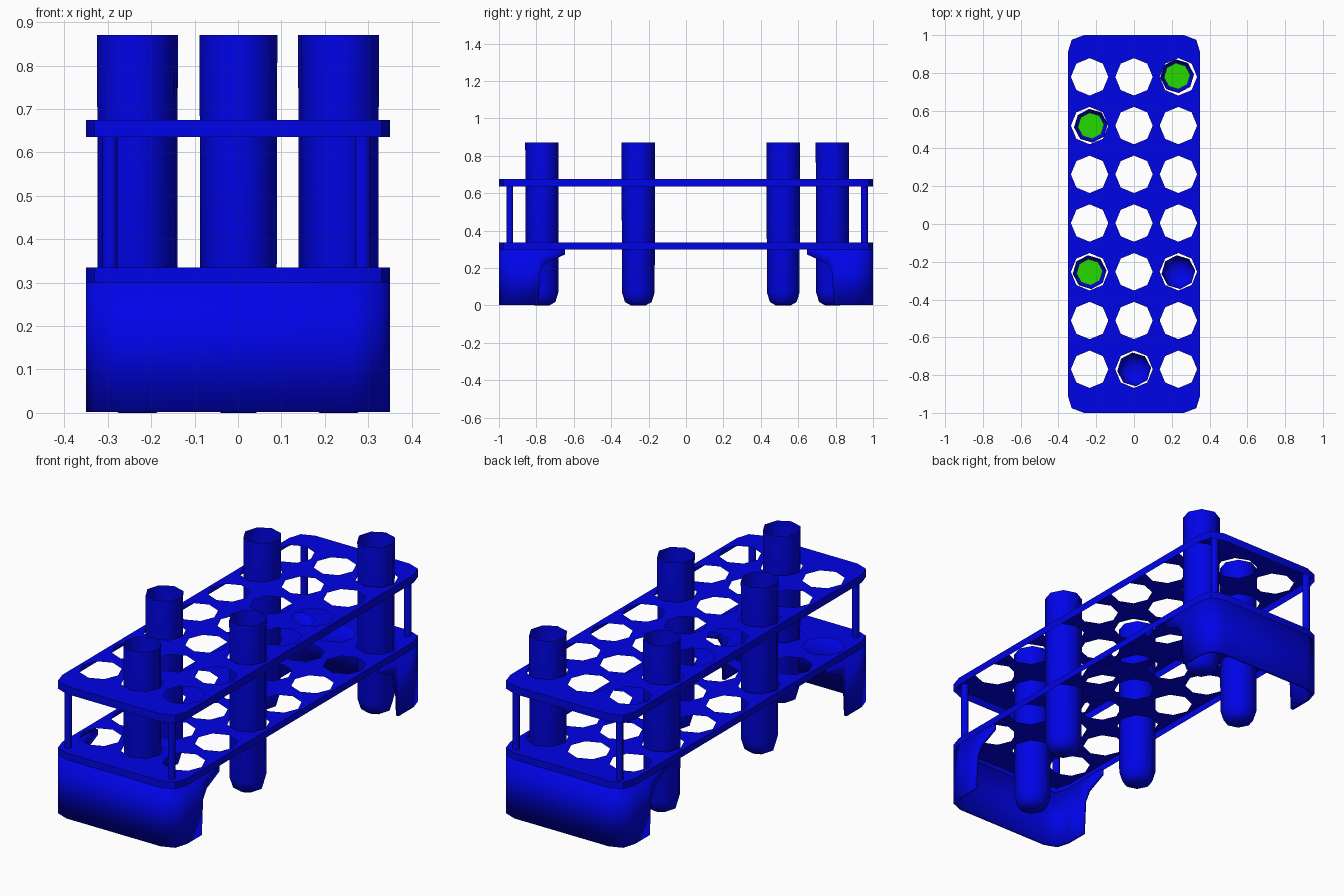
import bpy, bmesh
from math import pi, cos, sin

if "Cube" in bpy.data.objects:
    bpy.data.objects.remove(bpy.data.objects["Cube"])

def material(name, rgb):
    m = bpy.data.materials.new(name)
    m.diffuse_color = (*rgb, 1)
    m.use_nodes = True
    m.node_tree.nodes["Principled BSDF"].inputs["Base Color"].default_value = m.diffuse_color
    return m

BLUE = material("blue_plastic", (0.0, 0.001, 0.8))
GREEN = material("green_liquid", (0.018, 0.7, 0.0))
SIDES = 8

def finish(ob, mat, smooth=False):
    ob.data.materials.clear()
    ob.data.materials.append(mat)
    bpy.ops.object.select_all(action='DESELECT')
    ob.select_set(True)
    bpy.context.view_layer.objects.active = ob
    if smooth:
        bpy.ops.object.shade_smooth_by_angle(angle=pi / 3.5)

def mesh_object(name, bm):
    me = bpy.data.meshes.new(name)
    bm.to_mesh(me)
    bm.free()
    ob = bpy.data.objects.new(name, me)
    bpy.context.collection.objects.link(ob)
    return ob

def lathe(name, profile, x, y, mat, turn=0.0, open_top=False):
    """Revolve (radius, z) pairs from the bottom up and cap the ends."""
    bm = bmesh.new()
    rings = [[bm.verts.new((x + r * cos(turn + 2 * pi * i / SIDES),
                            y + r * sin(turn + 2 * pi * i / SIDES), z))
              for i in range(SIDES)] for r, z in profile]
    for a, b in zip(rings, rings[1:]):
        for i in range(SIDES):
            j = (i + 1) % SIDES
            bm.faces.new((a[i], a[j], b[j], b[i]))
    bm.faces.new(rings[0][::-1])
    if not open_top:
        bm.faces.new(rings[-1])
    finish(mesh_object(name, bm), mat, True)

# Corner outline shared by plates and end skirts
CORNER = [(0.35, 0.91), (0.33, 0.975), (0.265, 1.0)]

def plate(name, z0, z1):
    """Moulded sheet with a 3 x 7 grid of octagonal holes and a down-turned rim."""
    cu = bpy.data.curves.new(name, 'CURVE')
    cu.dimensions, cu.fill_mode = '2D', 'BOTH'
    half = CORNER + [(-x, y) for x, y in reversed(CORNER)]
    outline = half + [(-x, -y) for x, y in half]
    loops = [outline]
    for col in (-0.235, 0, 0.235):
        for row in range(-3, 4):
            loops.append([(col + 0.099 * cos(pi * i / 4),
                           0.005 + row * 0.258 + 0.099 * sin(pi * i / 4)) for i in range(8)])
    for pts in loops:
        s = cu.splines.new('POLY')
        s.points.add(len(pts) - 1)
        for p, (x, y) in zip(s.points, pts):
            p.co = (x, y, 0, 1)
        s.use_cyclic_u = True
    ob = bpy.data.objects.new(name, cu)
    bpy.context.collection.objects.link(ob)
    ob.location.z = z1
    bpy.ops.object.select_all(action='DESELECT')
    bpy.context.view_layer.objects.active = ob
    ob.select_set(True)
    bpy.ops.object.convert(target='MESH')
    ob = bpy.context.object
    bm = bmesh.new()
    bm.from_mesh(ob.data)
    bm.normal_update()
    for f in bm.faces:
        if f.normal.z < 0:
            f.normal_flip()
    top = [bm.verts.new((x, y, 0)) for x, y in outline]
    low = [bm.verts.new((x, y, z0 - z1)) for x, y in outline]
    for i in range(len(outline)):
        bm.faces.new((low[i - 1], low[i], top[i], top[i - 1]))
    bm.to_mesh(ob.data)
    bm.free()
    finish(ob, BLUE, True)

plate("upper_plate", 0.635, 0.675)
plate("lower_plate", 0.30, 0.335)

# End skirts: thin U-shaped walls that form the legs
def skirt(name, s):
    side = [(0.35, 0.647, 0.272), (0.35, 0.75, 0.225), (0.35, 0.78, 0.18), (0.35, 0.79, 0.002)]
    side += [(x, y, 0.002) for x, y in CORNER]
    cols = side + [(-x, y, z) for x, y, z in reversed(side)]
    bm = bmesh.new()
    low = [bm.verts.new((x, y * s, z)) for x, y, z in cols]
    top = [bm.verts.new((x, y * s, 0.301)) for x, y, z in cols]
    for i in range(len(cols) - 1):
        f = (low[i], low[i + 1], top[i + 1], top[i])
        bm.faces.new(f if s > 0 else f[::-1])
    ob = mesh_object(name, bm)
    finish(ob, BLUE, True)
    mod = ob.modifiers.new("wall", 'SOLIDIFY')
    mod.thickness, mod.offset, mod.use_even_offset = 0.015, -1, True

skirt("front_skirt", -1)
skirt("back_skirt", 1)

# Corner posts between the plates
for px in (-0.295, 0.287):
    for py in (-0.942, 0.954):
        lathe("corner_post", [(0.018, 0.33), (0.018, 0.67)], px, py, BLUE)

# Thin-walled test tubes with rounded bottoms, some partly filled
TUBE = [(0.04, 0.0), (0.072, 0.018), (0.088, 0.07), (0.09, 0.87)]
LIQUID = [(0.03, 0.02), (0.057, 0.035), (0.07, 0.077), (0.07, 0.4)]
for x, y, full in [(0.228, 0.783, True), (-0.228, 0.52, True), (-0.235, -0.255, True),
                   (0.235, -0.255, False), (0.001, -0.77, False)]:
    lathe("test_tube", TUBE, x, y, BLUE, 0.1, open_top=True)
    if full:
        lathe("liquid", LIQUID, x, y, GREEN, 0.1)
